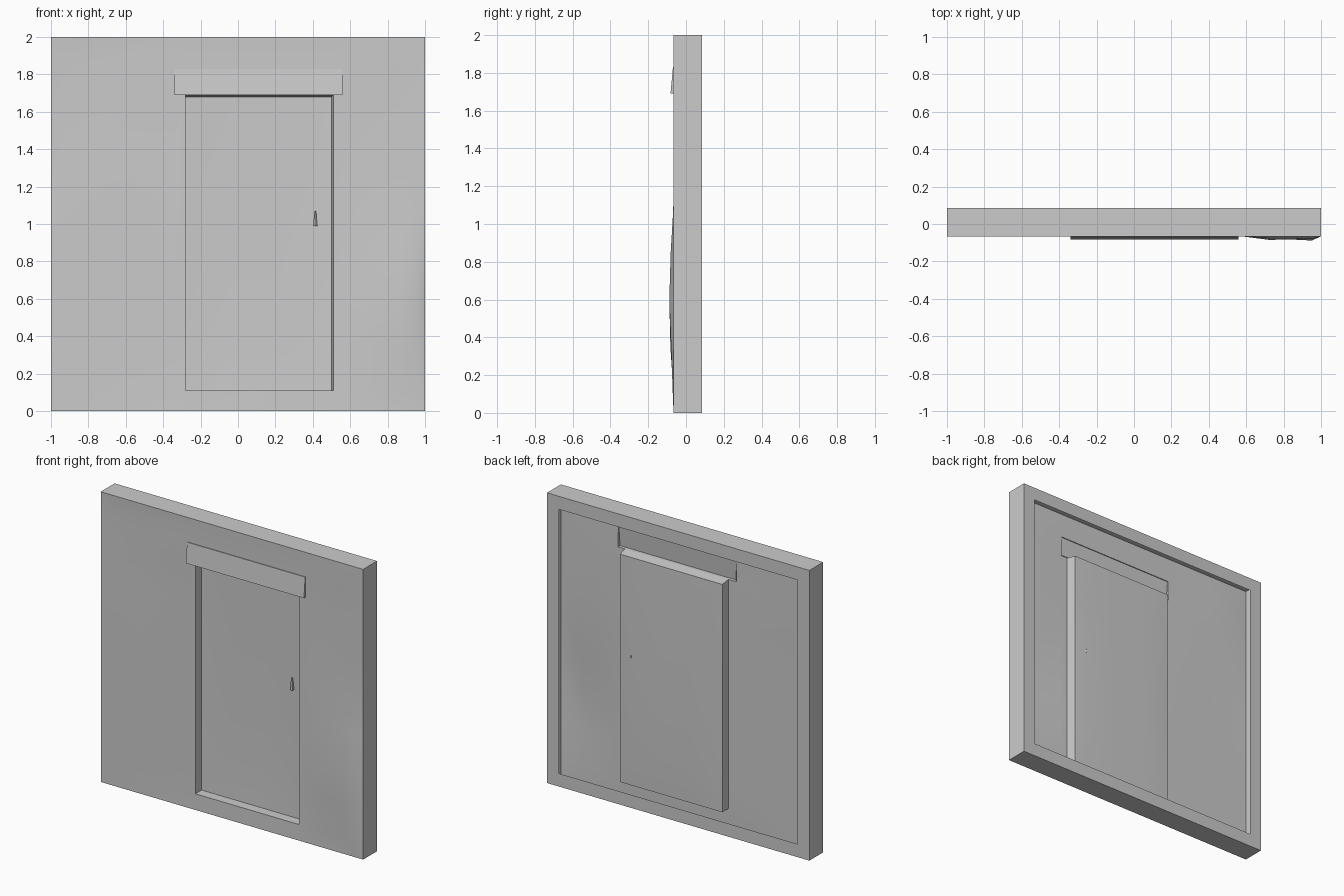
import bpy, bmesh, math, random

if "Cube" in bpy.data.objects:
    bpy.data.objects.remove(bpy.data.objects["Cube"])

random.seed(4)
BACK = 0.085
DX0, DX1, DZ0, DZ1 = -0.28, 0.51, 0.11, 1.69      # door opening
LX0, LX1, LZ1 = -0.34, 0.56, 1.83                 # lintel


def finish(name, bm, angle=40):
    bmesh.ops.remove_doubles(bm, verts=bm.verts, dist=1e-5)
    bmesh.ops.recalc_face_normals(bm, faces=bm.faces)
    me = bpy.data.meshes.new(name)
    bm.to_mesh(me)
    bm.free()
    ob = bpy.data.objects.new(name, me)
    bpy.context.collection.objects.link(ob)
    bpy.ops.object.select_all(action='DESELECT')
    ob.select_set(True)
    bpy.context.view_layer.objects.active = ob
    bpy.ops.object.shade_smooth_by_angle(angle=math.radians(angle))
    return ob


def grid(bm, xs, zs, depth, skip=lambda x, z: False):
    vs = {(i, j): bm.verts.new((x, depth(x, z), z))
          for i, x in enumerate(xs) for j, z in enumerate(zs)}
    for i in range(len(xs) - 1):
        for j in range(len(zs) - 1):
            if not skip((xs[i] + xs[i + 1]) / 2, (zs[j] + zs[j + 1]) / 2):
                bm.faces.new([vs[i, j], vs[i + 1, j], vs[i + 1, j + 1], vs[i, j + 1]])
    for v in [v for v in bm.verts if not v.link_faces]:
        bm.verts.remove(v)


def loop(bm, x0, x1, z0, z1, y):
    return [bm.verts.new((x, y, z)) for x, z in ((x0, z0), (x1, z0), (x1, z1), (x0, z1))]


def bridge(bm, a, b):
    for i in range(4):
        j = (i + 1) % 4
        bm.faces.new([a[i], a[j], b[j], b[i]])


# uneven plaster face, swelling on the lower right
def wall_depth(x, z):
    if abs(x) > 0.99 or z < 0.01 or z > 1.99:
        return -0.066
    y = -0.064
    if not (DX0 - 0.1 < x < DX1 + 0.1):
        y += random.uniform(-0.004, 0.004)
    swell = max(0, 1 - ((x - 0.86) / 0.3) ** 2) * max(0, 1 - ((z - 0.55) / 0.5) ** 2)
    return y - 0.023 * swell


def in_hole(x, z):
    return (DX0 < x < DX1 and DZ0 < z < DZ1) or (LX0 < x < LX1 and DZ1 < z < LZ1)


bm = bmesh.new()
grid(bm, [-1, -0.92, -0.7, -0.45, LX0, DX0, 0.1, DX1, LX1, 0.72, 0.86, 0.95, 1],
     [0, DZ0, 0.35, 0.6, 0.85, 1.1, 1.4, DZ1, LZ1, 1.92, 2], wall_depth, in_hole)
finish("wall_face", bm)

# open backed frame: outer sides and a narrow back flange
bm = bmesh.new()
front = loop(bm, -1, 1, 0, 2, -0.066)
back = loop(bm, -1, 1, 0, 2, BACK)
inner = loop(bm, -0.91, 0.91, 0.09, 1.91, BACK)
bridge(bm, front, back)
bridge(bm, back, inner)
finish("back_frame", bm)

# lintel: slanted shell above the door
bm = bmesh.new()
lo = [bm.verts.new((x, y, DZ1)) for x, y in ((LX0, -0.06), (LX0, -0.082), (LX1, -0.082), (LX1, -0.06))]
hi = [bm.verts.new((x, y, LZ1)) for x, y in ((LX0, -0.063), (LX0, -0.069), (LX1, -0.069), (LX1, -0.063))]
for i in range(3):
    bm.faces.new([lo[i], lo[i + 1], hi[i + 1], hi[i]])
bm.faces.new(lo)
bm.faces.new(hi)
finish("lintel", bm)

# reveal: jambs, sill and head leading back to the door
bm = bmesh.new()
bridge(bm, loop(bm, DX0, DX1, DZ0, DZ1, -0.064),
       loop(bm, DX0, DX1 - 0.01, DZ0, DZ1 - 0.01, 0.004))
finish("door_reveal", bm)

# recessed door leaf, slightly bowed
bm = bmesh.new()
grid(bm, [DX0, -0.18, -0.03, 0.2, 0.41, DX1 - 0.01], [DZ0, 0.3, 0.75, 1.25, DZ1 - 0.01],
     lambda x, z: 0.004 + (0.006 if -0.25 < x < 0.45 and 0.2 < z < 1.5 else 0))
finish("door_leaf", bm)

# small door handle
bm = bmesh.new()
bmesh.ops.create_cone(bm, cap_ends=True, segments=6, radius1=0.016, radius2=0.006, depth=0.08)
bmesh.ops.scale(bm, vec=(0.8, 1, 1), verts=bm.verts)
bmesh.ops.translate(bm, vec=(0.413, -0.002, 1.03), verts=bm.verts)
finish("door_handle", bm)
